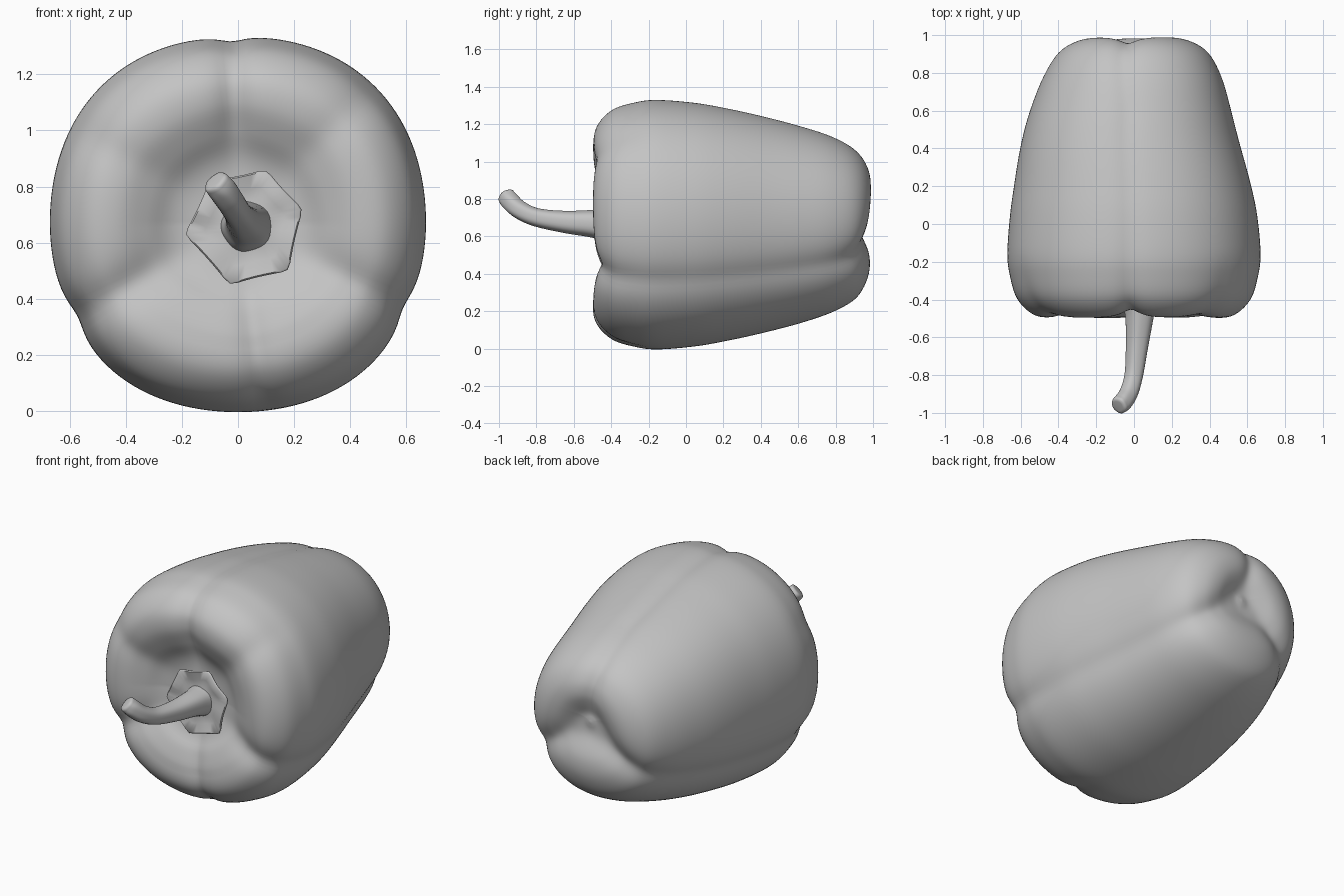
import bpy, math
from mathutils import Vector

cube = bpy.data.objects.get("Cube")
if cube:
    bpy.data.objects.remove(cube, do_unlink=True)

grey = bpy.data.materials.new("plain_grey")
grey.use_nodes = True
colour = (0.55, 0.55, 0.55, 1)
grey.diffuse_color = colour
grey.node_tree.nodes["Principled BSDF"].inputs["Base Color"].default_value = colour

CENTRE_Z = 0.667
SEGS = 144


def spline(points, steps):
    """Smooth curve through points, as a dense list of vectors."""
    p = [Vector(q) for q in points]
    p = [2 * p[0] - p[1]] + p + [2 * p[-1] - p[-2]]
    out = []
    for a, b, c, d in zip(p, p[1:], p[2:], p[3:]):
        for i in range(steps):
            t = i / steps
            out.append(0.5 * (2 * b + (c - a) * t + (2 * a - 5 * b + 4 * c - d) * t * t
                              + (3 * b - a - 3 * c + d) * t ** 3))
    return out + [p[-2]]


def add_mesh(name, rings, angle=60):
    """Skin closed rings of equal length, cap both ends, shade smooth."""
    n = len(rings[0])
    verts = [v for ring in rings for v in ring]
    faces = [(k * n + i, k * n + (i + 1) % n, (k + 1) * n + (i + 1) % n, (k + 1) * n + i)
             for k in range(len(rings) - 1) for i in range(n)]
    faces += [tuple(reversed(range(n))), tuple(range(len(verts) - n, len(verts)))]
    mesh = bpy.data.meshes.new(name)
    mesh.from_pydata(verts, [], faces)
    mesh.materials.append(grey)
    obj = bpy.data.objects.new(name, mesh)
    bpy.context.collection.objects.link(obj)
    bpy.ops.object.select_all(action='DESELECT')
    obj.select_set(True)
    bpy.context.view_layer.objects.active = obj
    bpy.ops.object.mode_set(mode='EDIT')
    bpy.ops.mesh.select_all(action='SELECT')
    bpy.ops.mesh.normals_make_consistent(inside=False)
    bpy.ops.object.mode_set(mode='OBJECT')
    bpy.ops.object.shade_smooth_by_angle(angle=math.radians(angle))
    return obj


# Pepper body: radius, y, groove depth along the outline from stem hollow to tip
outline = spline([
    (0.01, -0.38, 0), (0.14, -0.38, 0.01), (0.23, -0.402, 0.025), (0.32, -0.46, 0.05),
    (0.43, -0.502, 0.06), (0.54, -0.487, 0.055), (0.63, -0.4, 0.04), (0.67, -0.27, 0.03),
    (0.682, -0.15, 0.027), (0.665, 0.05, 0.023), (0.635, 0.22, 0.023), (0.595, 0.4, 0.023),
    (0.542, 0.6, 0.025), (0.48, 0.78, 0.03), (0.405, 0.91, 0.045), (0.305, 0.978, 0.06),
    (0.2, 0.998, 0.065), (0.1, 0.975, 0.045), (0.008, 0.93, 0)], 5)


def groove(r, theta, angle, width):
    d = math.remainder(theta - math.radians(angle), math.tau)
    return 1 / (1 + (r * d / width) ** 2)


rings = []
for k, (r, y, depth) in enumerate(outline):
    before, after = outline[max(k - 1, 0)], outline[min(k + 1, len(outline) - 1)]
    tangent = Vector((after.x - before.x, after.y - before.y)).normalized()
    front = max(0, min(1, (-0.15 - y) / 0.25))      # extra grooves fade behind the shoulder
    back = max(0, min(1, (y - 0.6) / 0.3))
    bow = -0.02 * math.exp(-((y - 0.5) / 0.3) ** 2)
    lift = 0.05 * back * max(0, 1 - r / 0.4)        # lobes meet above the middle at the tip
    ring = []
    for i in range(SEGS):
        t = math.tau * i / SEGS
        g = groove(r, t, 92 + 6 * back, 0.06) * (0.8 - 0.25 * back)
        g += groove(r, t, 210, 0.085) + 0.9 * groove(r, t, 333, 0.085)
        g += front * (0.5 * groove(r, t, 278, 0.05) + 0.4 * groove(r, t, 45, 0.09)
                      + 0.4 * groove(r, t, 150, 0.09))
        rr = r - tangent.y * depth * g
        low = 0.025 * front * max(0, -math.sin(t)) * max(0, min(1, (0.43 - r) / 0.15, r / 0.1))
        yy = y + tangent.x * depth * g - low
        square = 1 - 0.015 * math.cos(4 * t) * min(1, r / 0.6)
        ring.append((bow + rr * square * math.cos(t), yy,
                     CENTRE_Z + lift + rr * square * math.sin(t)))
    rings.append(ring)
add_mesh("pepper_body", rings, 80)

# Calyx: thin wavy six-cornered leaf under the stem
corners = [(0.23, 0.72), (0.1, 0.86), (-0.1, 0.82), (-0.19, 0.63), (-0.03, 0.45), (0.18, 0.5)]
edge = []
for (x0, z0), (x1, z1) in zip(corners, corners[1:] + corners[:1]):
    for i in range(8):
        f = i / 8
        pinch = 1 - 0.1 * f * (1 - f) - (0.03 if i == 0 else 0)
        edge.append(((x0 + (x1 - x0) * f - 0.03) * pinch, (z0 + (z1 - z0) * f - 0.66) * pinch))


def calyx_ring(scale, y, ripple):
    return [(0.03 + x * scale, y + ripple * math.cos(math.tau * i / 8) + 0.06 * min(z, 0) * scale,
             0.66 + z * scale) for i, (x, z) in enumerate(edge)]


add_mesh("calyx", [calyx_ring(*a) for a in (
    (0.3, -0.375, 0), (0.7, -0.39, 0), (1, -0.421, 0.004), (1.01, -0.428, 0.004),
    (0.98, -0.434, 0.004), (0.7, -0.424, 0.003), (0.45, -0.422, 0), (0.3, -0.43, 0))])

# Stem: tapered bent tube with a cut, slightly flared tip; x, y, z, radius
path = spline([
    (0.03, -0.38, 0.655, 0.095), (0.03, -0.43, 0.66, 0.088), (0.03, -0.5, 0.668, 0.074),
    (0.017, -0.65, 0.678, 0.059), (0.0, -0.8, 0.702, 0.049), (-0.025, -0.89, 0.742, 0.049),
    (-0.055, -0.94, 0.787, 0.05), (-0.078, -0.96, 0.815, 0.047)], 5)
stem = []
for k, p in enumerate(path):
    along = (path[min(k + 1, len(path) - 1)] - path[max(k - 1, 0)]).to_3d().normalized()
    side = along.cross(Vector((0, 0, 1))).normalized()
    up = side.cross(along)
    ring = []
    for i in range(32):
        t = math.tau * i / 32
        r = p.w * (1 + 0.025 * math.cos(5 * t))
        ring.append(p.to_3d() + r * (side * math.cos(t) + up * math.sin(t)))
    stem.append(ring)
tip = sum(stem[-1], Vector()) / 32
for scale, push in ((0.88, 0.008), (0.6, 0.01)):
    stem.append([tip + (v - tip) * scale + along * push for v in stem[len(path) - 1]])
add_mesh("stem", stem)
